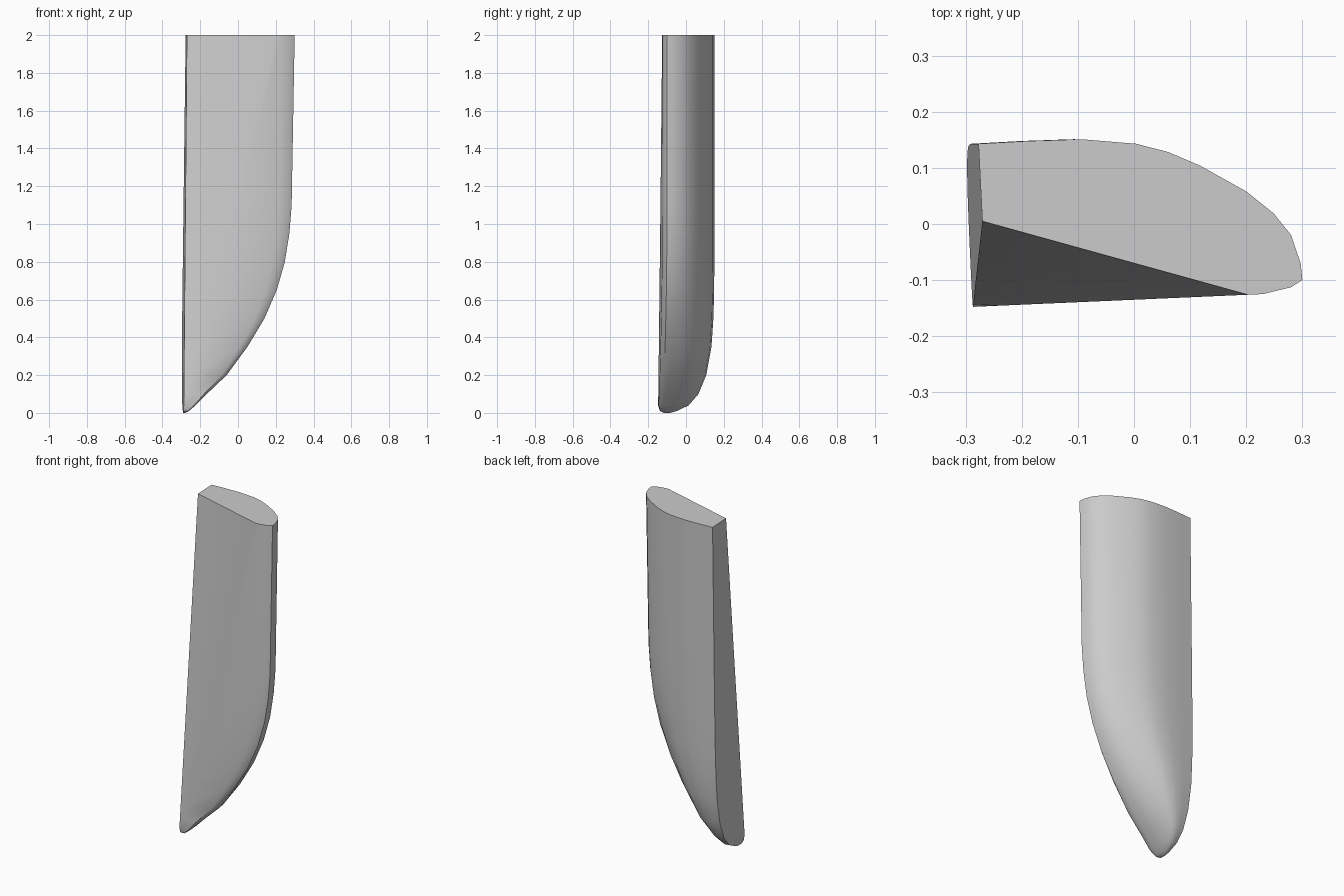
import bpy, bmesh, math

cube = bpy.data.objects.get("Cube")
if cube:
    bpy.data.objects.remove(cube, do_unlink=True)

grey = bpy.data.materials.new("light_grey")
grey.use_nodes = True
colour = (0.6, 0.6, 0.6, 1)
grey.diffuse_color = colour
grey.node_tree.nodes["Principled BSDF"].inputs["Base Color"].default_value = colour

# Blade levels: height, right edge x, back y at the flat side, front inset
LEVELS = [
    (0.0, -0.28, -0.085, 0.03), (0.01, -0.26, -0.05, 0.01),
    (0.04, -0.225, 0.01, 0), (0.1, -0.165, 0.06, 0),
    (0.2, -0.06, 0.1, 0), (0.35, 0.05, 0.127, 0),
    (0.5, 0.14, 0.137, 0), (0.65, 0.205, 0.141, 0),
    (0.8, 0.248, 0.142, 0), (0.95, 0.272, 0.143, 0),
    (1.1, 0.284, 0.143, 0), (2.0, 0.3, 0.143, 0),
]
# Curved back, from tip to flat side: fraction of width, fraction of depth
BACK = [(0.995, 0.12), (0.965, 0.33), (0.91, 0.49), (0.825, 0.65),
        (0.68, 0.84), (0.58, 0.94), (0.48, 1.0), (0.31, 1.033), (0.14, 1.02)]


def flat_side_x(y, z):
    """The flat side leans slightly outward towards the bottom and the back."""
    return -0.27 - 0.025 * (1 - z / 2) - 0.05 * y


def section(z, right, back, inset):
    """One horizontal outline of the blade."""
    front = max(-0.148, -0.151 + 0.078 * z) + inset
    left = flat_side_x(front, z)

    def across(u):
        return left + u * (right - left)

    def front_y(u):
        return -0.135 + 0.044 * across(u) + inset

    crease = min(max((-0.29 + 0.26 * z - left) / (right - left), 0.1), 0.83)
    pts = [(left, front)]
    for u, bevel in ((crease, 0), (0.877, 0), (0.965, 0.01), (1.0, 0.022)):
        pts.append((across(u), front_y(u) + bevel))
    tip = pts[-1][1]
    pts += [(across(u), tip + v * (back - tip)) for u, v in BACK]
    pts.append((flat_side_x(back, z), back))
    return [(x, y, z) for x, y in pts]


# Loft the outlines and cap both ends
bm = bmesh.new()
rings = [[bm.verts.new(p) for p in section(*level)] for level in LEVELS]
for low, high in zip(rings, rings[1:]):
    n = len(low)
    for i in range(n):
        j = (i + 1) % n
        bm.faces.new((low[i], low[j], high[j], high[i]))
bm.faces.new(rings[0][::-1])
bm.faces.new(rings[-1])
bmesh.ops.recalc_face_normals(bm, faces=bm.faces)

mesh = bpy.data.meshes.new("curved_blade")
bm.to_mesh(mesh)
bm.free()
mesh.materials.append(grey)
blade = bpy.data.objects.new("curved_blade", mesh)
bpy.context.collection.objects.link(blade)

# Smooth the curved back, keep the cap and flat sides crisp
bpy.ops.object.select_all(action="DESELECT")
blade.select_set(True)
bpy.context.view_layer.objects.active = blade
bpy.ops.object.shade_smooth_by_angle(angle=math.radians(32))
